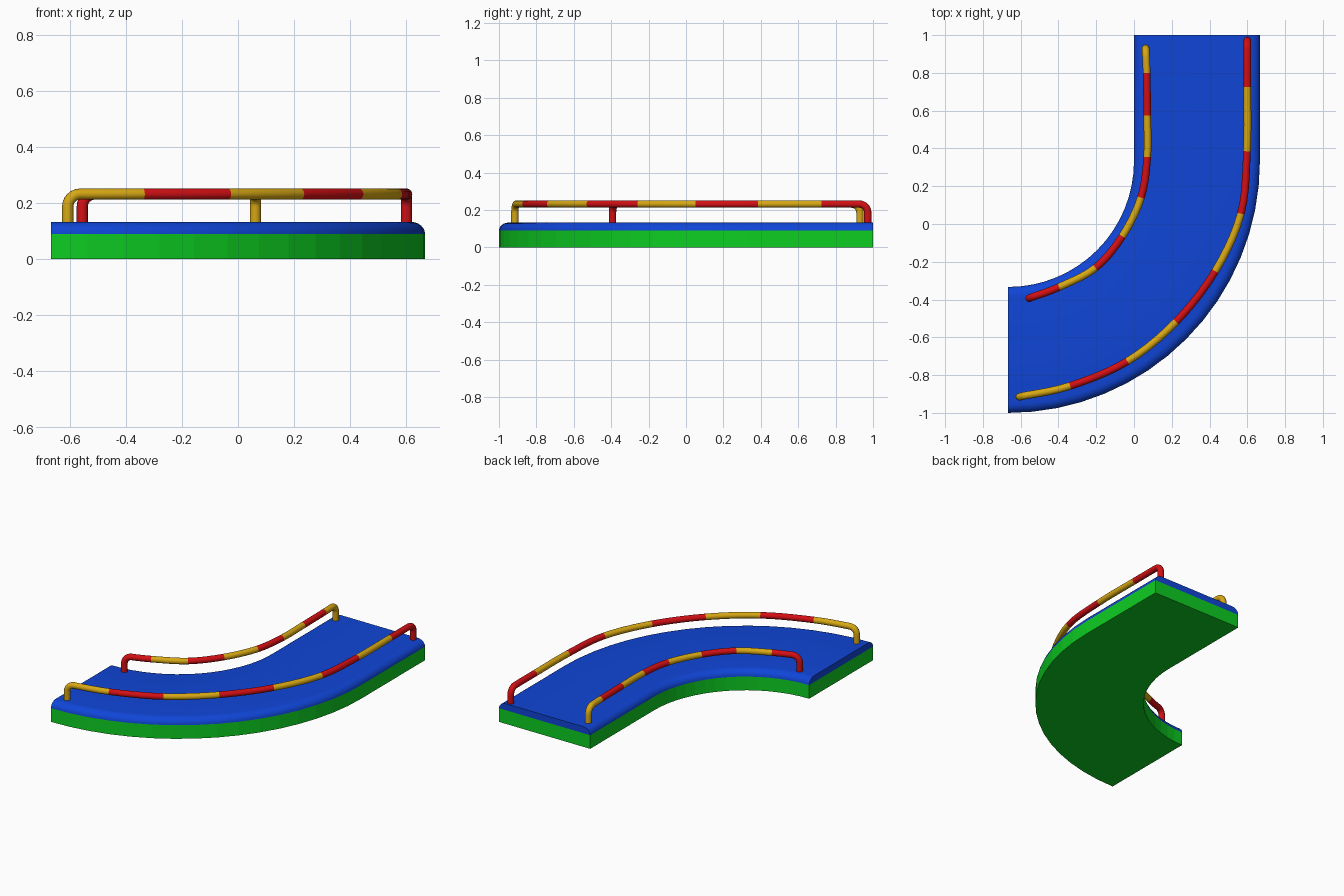
import bpy, bmesh, math
from mathutils import Vector

if "Cube" in bpy.data.objects:
    bpy.data.objects.remove(bpy.data.objects["Cube"])


def material(name, rgb):
    m = bpy.data.materials.new(name)
    m.diffuse_color = (*rgb, 1)
    m.use_nodes = True
    m.node_tree.nodes["Principled BSDF"].inputs["Base Color"].default_value = m.diffuse_color
    return m


GREEN = material("green", (0.004, 0.62, 0.016))
BLUE = material("blue", (0.005, 0.06, 0.68))
RED = material("red", (0.65, 0.005, 0.007))
YELLOW = material("yellow", (0.68, 0.39, 0.007))


def make_object(name, rings, mats, closed, slots=None, smooth=True):
    """Skin a list of vertex rings, cap both ends, colour each span by slots."""
    bm = bmesh.new()
    vs = [[bm.verts.new(p) for p in ring] for ring in rings]
    n = len(rings[0])
    for i in range(len(vs) - 1):
        for j in range(n if closed else n - 1):
            k = (j + 1) % n
            f = bm.faces.new((vs[i][j], vs[i][k], vs[i + 1][k], vs[i + 1][j]))
            f.material_index = slots[i] if slots else 0
    for ring, slot in ((vs[0], 0), (vs[-1], -1)):
        f = bm.faces.new(ring)
        f.material_index = slots[slot] if slots else 0
    bmesh.ops.recalc_face_normals(bm, faces=bm.faces)
    me = bpy.data.meshes.new(name)
    bm.to_mesh(me)
    bm.free()
    for m in mats:
        me.materials.append(m)
    ob = bpy.data.objects.new(name, me)
    bpy.context.collection.objects.link(ob)
    if smooth:
        bpy.context.view_layer.objects.active = ob
        ob.select_set(True)
        bpy.ops.object.shade_smooth_by_angle(angle=math.radians(35))
        ob.select_set(False)
    return ob


# Platform: straight run followed by a quarter turn
T = 1 / 3
CX, CY, RM, STEPS = -2 * T, T, 1.0, 16


def station(i, u, z):
    if i == 0:
        return (CX + RM + u, 1, z)
    a = -(i - 1) / STEPS * math.pi / 2
    return (CX + (RM + u) * math.cos(a), CY + (RM + u) * math.sin(a), z)


def sweep(profile):
    return [[station(i, u, z) for u, z in profile] for i in range(STEPS + 2)]


SPLIT, TOP, EDGE = 0.09, 0.133, 0.05
base = [(T, SPLIT), (T, 0), (-T, 0), (-T, SPLIT)]
corner = [(T - EDGE + EDGE * math.cos(k * math.pi / 12),
           SPLIT + (TOP - SPLIT) * math.sin(k * math.pi / 12)) for k in range(7)]
deck = corner + [(-u, z) for u, z in reversed(corner)]
# the two outlines meet at the colour split, leaving no inner face
make_object("platform_base", sweep(base), [GREEN], False, smooth=False)
make_object("platform_deck", sweep(deck), [BLUE], False)

# Handrails: striped tubes with bent posts
RAIL_Z, TUBE, BEND, SUB, SIDES = 0.232, 0.02, 0.045, 5, 14


def handrail(name, marks, mats):
    pts = [Vector((x, y, RAIL_Z)) for x, y in marks]
    ext = [2 * pts[0] - pts[1]] + pts + [2 * pts[-1] - pts[-2]]
    path = []          # (point, stripe of the span that follows)
    last = len(pts) - 2

    def post(foot, inward):
        out = [foot.xy.to_3d() + Vector((0, 0, TOP - 0.005))]
        for k in range(7):
            a = k * math.pi / 12
            out.append(foot + inward * BEND * (1 - math.cos(a))
                       + Vector((0, 0, BEND * (math.sin(a) - 1))))
        return out

    start_dir = (pts[1] - pts[0]).normalized()
    end_dir = (pts[-2] - pts[-1]).normalized()
    path += [(p, 0) for p in post(pts[0], start_dir)]
    for i in range(len(pts) - 1):
        p0, p1, p2, p3 = ext[i:i + 4]
        for s in range(SUB):
            t = s / SUB
            p = 0.5 * (2 * p1 + (p2 - p0) * t + (2 * p0 - 5 * p1 + 4 * p2 - p3) * t * t
                       + (3 * p1 - p0 - 3 * p2 + p3) * t ** 3)
            # leave room for the bends at both ends
            if (p - pts[0]).length > BEND * 1.2 and (p - pts[-1]).length > BEND * 1.2:
                path.append((p, i))
    path += [(p, last) for p in reversed(post(pts[-1], end_dir))]

    rings = []
    for i, (p, _) in enumerate(path):
        a, b = path[max(i - 1, 0)][0], path[min(i + 1, len(path) - 1)][0]
        tan = (b - a).normalized()
        if i in (0, len(path) - 1):
            tan = Vector((0, 0, 1 if i == 0 else -1))
        flat = Vector((tan.x, tan.y, 0))
        if flat.length < 0.01:
            flat = start_dir if i < len(path) / 2 else -end_dir
        side = Vector((0, 0, 1)).cross(flat).normalized()
        up = tan.cross(side)
        rings.append([p + TUBE * (side * math.cos(q) + up * math.sin(q))
                      for q in (k * 2 * math.pi / SIDES for k in range(SIDES))])
    make_object(name, rings, mats, True, [s % 2 for _, s in path[:-1]])


handrail("outer_handrail",
         [(0.6, 0.972), (0.6, 0.725), (0.598, 0.385), (0.566, 0.055), (0.43, -0.25),
          (0.222, -0.518), (-0.035, -0.727), (-0.338, -0.857), (-0.607, -0.915)],
         [RED, YELLOW])
handrail("inner_handrail",
         [(0.062, 0.93), (0.067, 0.8), (0.07, 0.575), (0.07, 0.355), (0.037, 0.14),
          (-0.062, -0.065), (-0.204, -0.232), (-0.397, -0.334), (-0.555, -0.393)],
         [YELLOW, RED])
